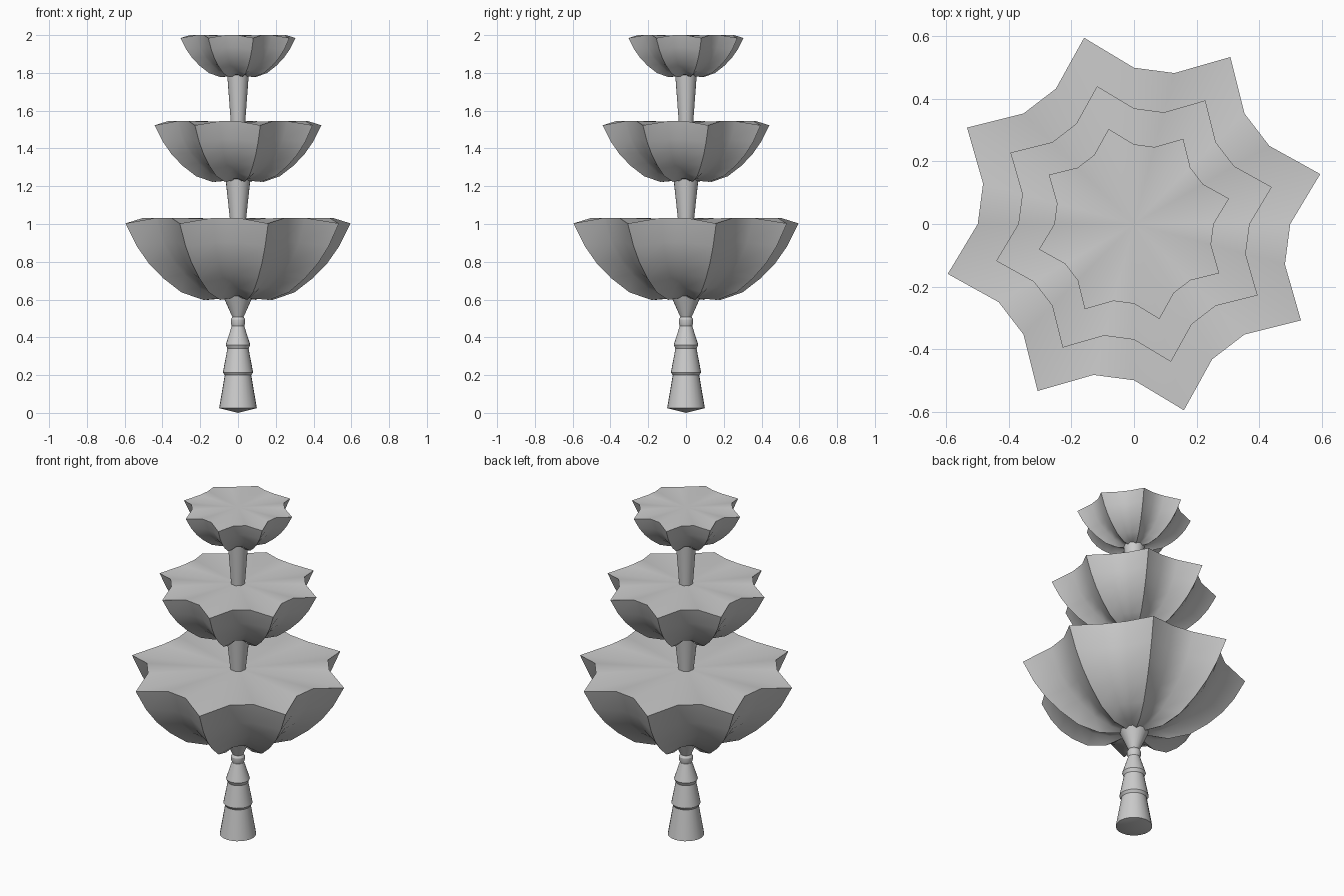
import bpy, bmesh, math

if "Cube" in bpy.data.objects:
    bpy.data.objects.remove(bpy.data.objects["Cube"])

SEG = 24  # three columns of points per flute, eight flutes


def finish(bm, name, angle):
    bmesh.ops.recalc_face_normals(bm, faces=bm.faces)
    me = bpy.data.meshes.new(name)
    bm.to_mesh(me)
    bm.free()
    ob = bpy.data.objects.new(name, me)
    bpy.context.collection.objects.link(ob)
    bpy.ops.object.select_all(action='DESELECT')
    ob.select_set(True)
    bpy.context.view_layer.objects.active = ob
    bpy.ops.object.shade_smooth_by_angle(angle=math.radians(angle))
    return ob


def loft(name, bottom, top, rings, angle=30):
    """rings: functions giving (radius, z) for column j; closed by a fan at both ends."""
    bm = bmesh.new()
    loops = []
    for ring in rings:
        loop = []
        for j in range(SEG):
            r, z = ring(j)
            a = 2 * math.pi * j / SEG
            loop.append(bm.verts.new((r * math.cos(a), r * math.sin(a), z)))
        loops.append(loop)
    low, high = bm.verts.new((0, 0, bottom)), bm.verts.new((0, 0, top))
    for j in range(SEG):
        k = (j + 1) % SEG
        bm.faces.new((low, loops[0][k], loops[0][j]))
        bm.faces.new((high, loops[-1][j], loops[-1][k]))
        for a, b in zip(loops, loops[1:]):
            bm.faces.new((a[j], a[k], b[k], b[j]))
    return finish(bm, name, angle)


def lathe(name, profile):
    rings = [lambda j, p=p: p for p in profile]
    return loft(name, profile[0][1] - (0.025 if profile[0][1] < 0.1 else 0),
                profile[-1][1], rings)


# Bowl sections relative to the rim: valley points and flute tip points
VALLEY = [(.14, -.41), (.24, -.37), (.33, -.30), (.40, -.23), (.46, -.13), (.50, 0)]
TIP = [(.19, -.435), (.31, -.395), (.41, -.32), (.49, -.24), (.555, -.15), (.617, -.03)]


def bowl(name, rim, s):
    def ring(v, t):
        def point(j):
            r, z = t if j % 3 == 1 else v
            return r * s, rim + z * s
        return point
    rings = [ring(v, t) for v, t in zip(VALLEY, TIP)]
    return loft(name, rim - .42 * s, rim - .01 * s, rings, 32)


# Three fluted bowls
bowl("lower_bowl", 1.033, 1.0)
bowl("middle_bowl", 1.545, 0.74)
bowl("upper_bowl", 2.0, 0.51)

# Stepped pedestal with collar
lathe("pedestal", [(.1, .025), (.07, .2), (.08, .215), (.056, .34), (.065, .36),
                   (.033, .46), (.038, .475), (.038, .495), (.03, .508), (.08, .62)])

# Tapered columns between bowls
lathe("lower_column", [(.04, 1.0), (.066, 1.24)])
lathe("upper_column", [(.036, 1.51), (.057, 1.79)])
